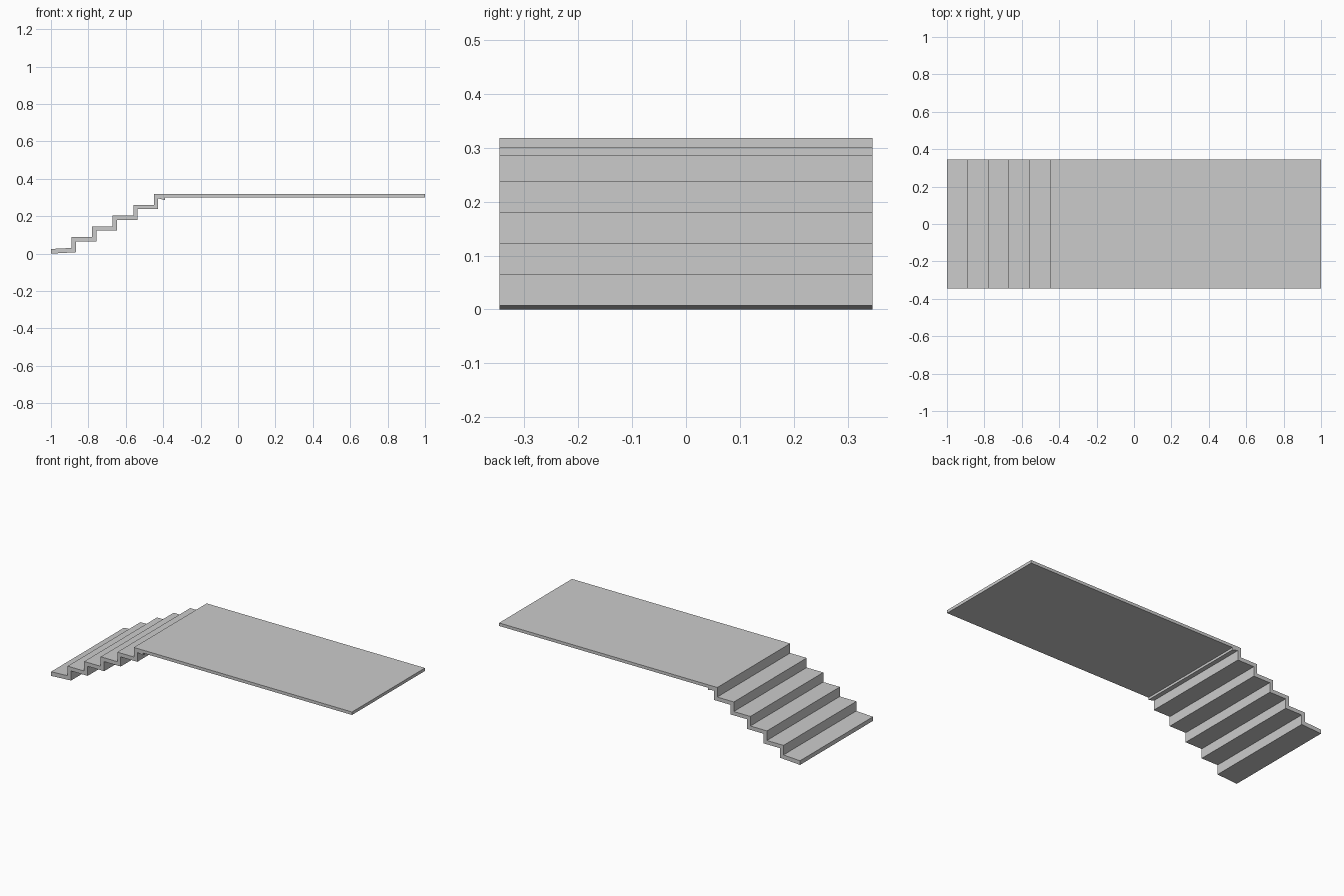
import bpy
import bmesh

if "Cube" in bpy.data.objects:
    bpy.data.objects.remove(bpy.data.objects["Cube"])

HALF_W = 0.346          # half width along y
RUN, RISE = 0.11, 0.0575
THICK = 0.023
STEPS = 5


def extrude_profile(name, points):
    """Extrude a closed x-z outline across the full width."""
    bm = bmesh.new()
    face = bm.faces.new([bm.verts.new((x, -HALF_W, z)) for x, z in points])
    new = bmesh.ops.extrude_face_region(bm, geom=[face])["geom"]
    verts = [v for v in new if isinstance(v, bmesh.types.BMVert)]
    bmesh.ops.translate(bm, verts=verts, vec=(0, 2 * HALF_W, 0))
    bmesh.ops.recalc_face_normals(bm, faces=bm.faces)
    mesh = bpy.data.meshes.new(name)
    bm.to_mesh(mesh)
    bm.free()
    obj = bpy.data.objects.new(name, mesh)
    bpy.context.collection.objects.link(obj)
    return obj


# Folded stair strip: upper line of treads and risers, then the underside back down
upper = [(-1.0, 0.025)]
lower = [(-1.0, 0.0)]
for i in range(STEPS):
    x = -0.89 + i * RUN
    z = 0.0305 + i * RISE
    upper += [(x, z), (x, z + RISE)]
    lower += [(x + THICK, z - THICK), (x + THICK, z + RISE - THICK)]
upper.append((-0.39, 0.318))
lower.append((-0.39, 0.286))
extrude_profile("stair_flight", upper + lower[::-1])

# Flat platform continuing from the top tread
extrude_profile("platform", [(-0.39, 0.30), (1.0, 0.30), (1.0, 0.318), (-0.39, 0.318)])
